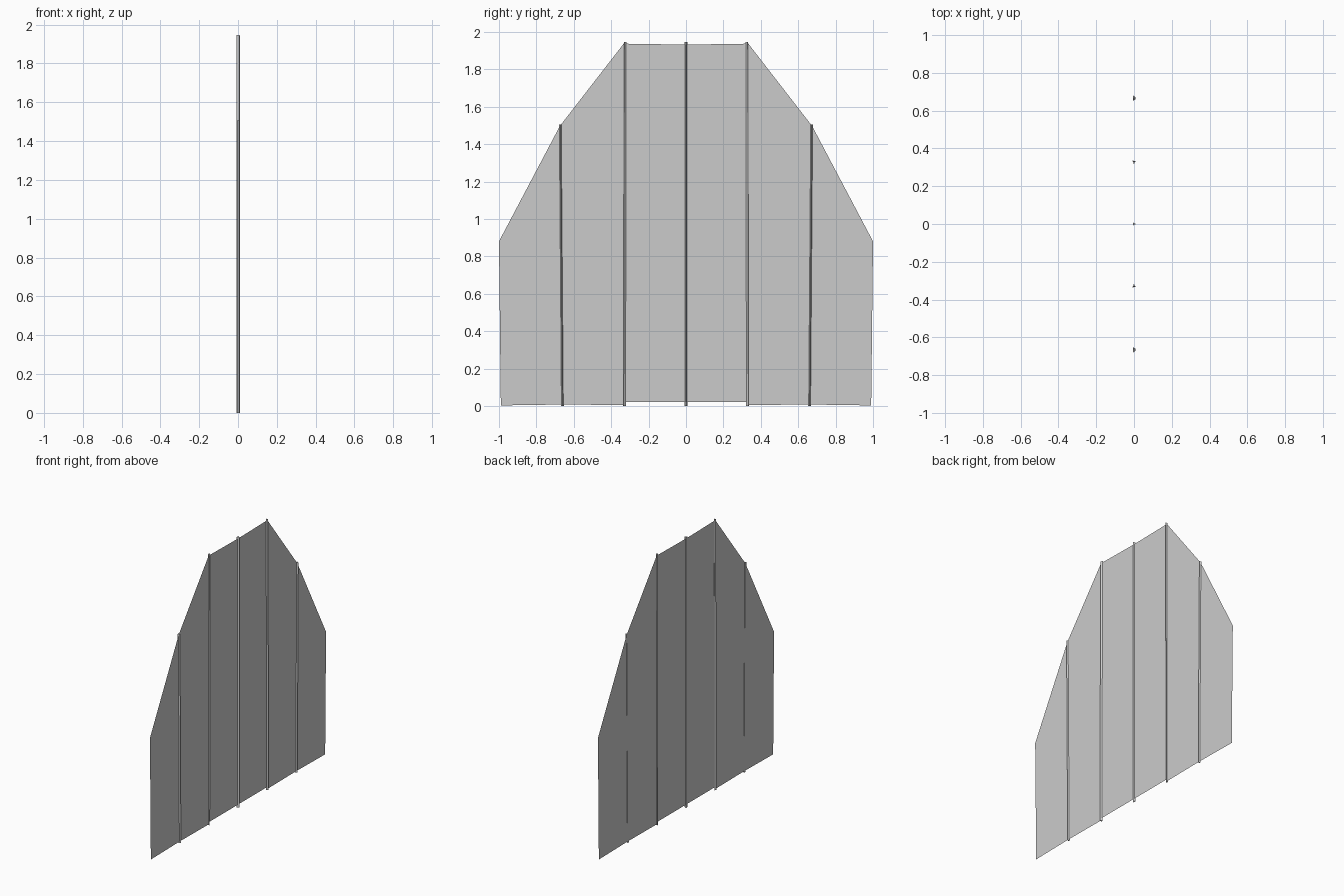
import bpy
from math import cos, sin, tau

if "Cube" in bpy.data.objects:
    bpy.data.objects.remove(bpy.data.objects["Cube"])


def make(name, verts, faces):
    mesh = bpy.data.meshes.new(name)
    mesh.from_pydata(verts, [], faces)
    obj = bpy.data.objects.new(name, mesh)
    bpy.context.collection.objects.link(obj)
    return obj


def panel(name, outline, side):
    # Paper-thin flat sheet in the x = 0 plane, outline given as (y, z)
    pts = [(0, side * y, z) for y, z in outline]
    if side < 0:
        pts.reverse()
    make(name, pts, [tuple(range(len(pts)))])


def rib(name, y0, y1, height, side, turn=0.0, r=0.009):
    # Slim three-sided rod, leaning slightly from y0 at the foot to y1 at the top
    verts = []
    for y, z in ((y0, 0), (y1, height)):
        for i in range(3):
            a = turn + tau * i / 3
            verts.append((r * cos(a), side * (y + r * sin(a)), z))
    faces = [(0, 2, 1), (3, 4, 5)]
    faces += [(i, (i + 1) % 3, (i + 1) % 3 + 3, i + 3) for i in range(3)]
    if side < 0:
        faces = [f[::-1] for f in faces]
    make(name, verts, faces)


# Panels and ribs on both sides of the middle
for side, label in ((1, "right"), (-1, "left")):
    panel(f"inner_panel_{label}",
          [(0, 0.02), (0.33, 0.02), (0.325, 1.937), (0, 1.932)], side)
    panel(f"middle_panel_{label}",
          [(0.33, 0.005), (0.662, 0.008), (0.672, 1.5), (0.327, 1.945)], side)
    panel(f"outer_panel_{label}",
          [(0.66, 0.008), (0.99, 0.003), (1.0, 0.88), (0.67, 1.505)], side)
    rib(f"inner_rib_{label}", 0.33, 0.327, 1.947, side, turn=0.35)
    rib(f"outer_rib_{label}", 0.661, 0.672, 1.505, side)

# Central rib
rib("centre_rib", 0, 0, 1.945, 1, r=0.01)
